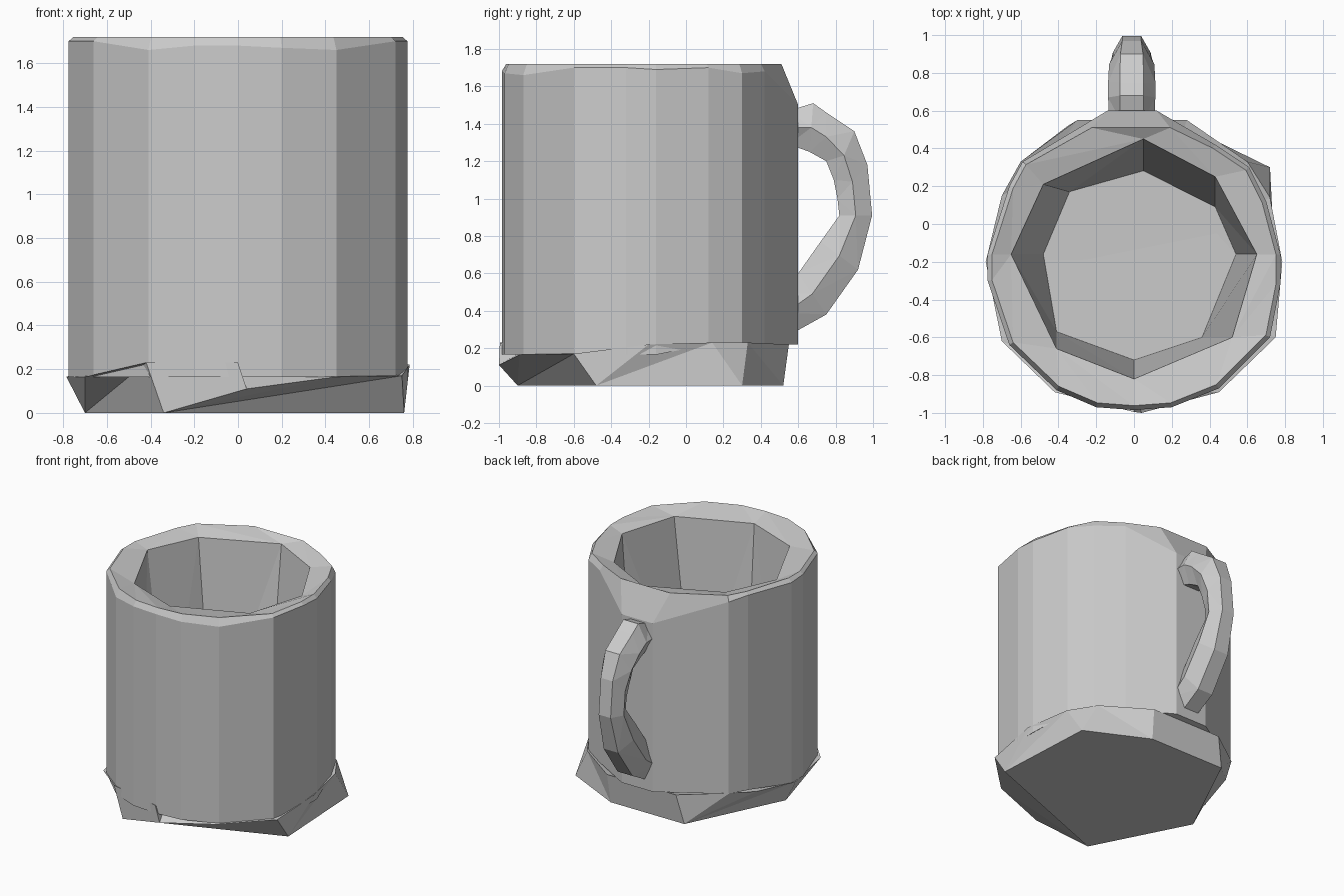
import bpy, bmesh, math
from mathutils import Vector

cube = bpy.data.objects.get("Cube")
if cube:
    bpy.data.objects.remove(cube)

CY = -0.2
grey = bpy.data.materials.new("grey clay")
grey.use_nodes = True
COLOR = (0.6, 0.6, 0.6, 1)
grey.diffuse_color = COLOR
grey.node_tree.nodes["Principled BSDF"].inputs["Base Color"].default_value = COLOR


def finish(bm, name):
    bmesh.ops.recalc_face_normals(bm, faces=bm.faces)
    mesh = bpy.data.meshes.new(name)
    bm.to_mesh(mesh)
    bm.free()
    mesh.materials.append(grey)
    obj = bpy.data.objects.new(name, mesh)
    bpy.context.collection.objects.link(obj)
    return obj


def angle(v):
    return math.atan2(v.co.y - CY, v.co.x) % math.tau


def ring(bm, points):
    return sorted((bm.verts.new(p) for p in points), key=angle)


def zip_rings(bm, a, b):
    """Join two rings with different point counts, walking round by angle."""
    i = j = 0
    turn = lambda r, k: angle(r[k % len(r)]) + math.tau * (k // len(r))
    while i < len(a) or j < len(b):
        pa, pb = a[i % len(a)], b[j % len(b)]
        if j >= len(b) or (i < len(a) and turn(a, i + 1) <= turn(b, j + 1)):
            i += 1
            bm.faces.new((pa, a[i % len(a)], pb))
        else:
            j += 1
            bm.faces.new((pa, b[j % len(b)], pb))


# Faceted outer wall: plan outline with the height of its top edge
outline = [(0.12, 0.6, 1.5), (0.43, 0.42, 1.68), (0.61, 0.3, 1.67), (0.7, 0.12, 1.7),
           (0.775, -0.16, 1.69), (0.775, -0.32, 1.7), (0.72, -0.6, 1.7),
           (0.45, -0.87, 1.66), (0.2, -0.97, 1.67), (0, -0.985, 1.68),
           (-0.2, -0.97, 1.68), (-0.41, -0.88, 1.66), (-0.66, -0.64, 1.7),
           (-0.775, -0.3, 1.7), (-0.775, -0.16, 1.69), (-0.66, 0.2, 1.7),
           (-0.59, 0.33, 1.68), (-0.14, 0.6, 1.5)]
# Inner wall: lip and floor outlines
lip = [(0.05, 0.45), (0.43, 0.25), (0.65, -0.16), (0.52, -0.6),
       (0, -0.82), (-0.41, -0.66), (-0.65, -0.16), (-0.48, 0.21)]
floor = [(0.05, 0.28), (0.43, 0.09), (0.54, -0.16), (0.36, -0.6),
         (0, -0.72), (-0.41, -0.57), (-0.48, -0.16), (-0.34, 0.17)]

bm = bmesh.new()
bottom = ring(bm, [(x, y, 0.22 if y > 0.1 else 0.165) for x, y, z in outline])
top = ring(bm, outline)
rim = ring(bm, [(x * (1.6 if y > 0.5 else 0.97), min(0.51, CY + (y - CY) * 0.97), 1.72)
                for x, y, z in outline])
lip_ring = ring(bm, [(x, y, 1.68) for x, y in lip])
floor_ring = ring(bm, [(x, y, 0.2) for x, y in floor])
n = len(top)
for k in range(n):
    m = (k + 1) % n
    bm.faces.new((bottom[k], bottom[m], top[m], top[k]))
    bm.faces.new((top[k], top[m], rim[m], rim[k]))
zip_rings(bm, rim, lip_ring)
zip_rings(bm, lip_ring, floor_ring)
bm.faces.new(floor_ring)
bm.faces.new(bottom)
finish(bm, "mug_body")

# Rough chipped base, wider than the wall at its upper edge
foot = [(0.76, -0.48), (0.72, 0.3), (0.27, 0.52), (-0.35, 0.52), (-0.7, -0.2), (-0.34, -0.9)]
shoulder = [(0.04, -1, 0.11), (0.45, -0.89, 0.165), (0.75, -0.6, 0.17), (0.785, -0.2, 0.22),
            (0.72, 0.14, 0.23), (0.6, 0.33, 0.23), (0.28, 0.55, 0.22), (-0.3, 0.55, 0.22),
            (-0.6, 0.33, 0.23), (-0.7, 0.15, 0.2), (-0.785, -0.2, 0.165),
            (-0.7, -0.62, 0.165), (-0.42, -0.89, 0.23), (0, -0.995, 0.23)]
bm = bmesh.new()
foot_ring = ring(bm, [(x, y, 0) for x, y in foot])
shoulder_ring = ring(bm, shoulder)
zip_rings(bm, foot_ring, shoulder_ring)
bm.faces.new(foot_ring)
inner = ring(bm, [(x * 0.85, CY + (y - CY) * 0.85, 0.18) for x, y, z in shoulder])
zip_rings(bm, shoulder_ring, inner)
bm.faces.new(inner)
finish(bm, "mug_base")

# Handle: hexagonal sections, each (inner y, inner z, outer y, outer z, half width)
sections = [(0.55, 1.29, 0.55, 1.47, 0.12), (0.66, 1.25, 0.68, 1.51, 0.125),
            (0.75, 1.2, 0.75, 1.46, 0.125), (0.79, 1.1, 0.9, 1.36, 0.12),
            (0.81, 1.0, 0.97, 1.18, 0.1), (0.82, 0.91, 0.995, 0.91, 0.1),
            (0.72, 0.77, 0.92, 0.62, 0.12), (0.6, 0.6, 0.75, 0.38, 0.125),
            (0.5, 0.5, 0.57, 0.28, 0.12)]
profile = [(0, -0.55), (0, 0.55), (0.5, 1), (1, 0.5), (1, -0.5), (0.5, -1)]
bm = bmesh.new()
loops = []
for iy, iz, oy, oz, w in sections:
    a, b = Vector((-0.012, iy, iz)), Vector((-0.012, oy, oz))
    loops.append([bm.verts.new(a.lerp(b, t) + Vector((s * w, 0, 0))) for t, s in profile])
for p, q in zip(loops, loops[1:]):
    for k in range(6):
        m = (k + 1) % 6
        bm.faces.new((p[k], p[m], q[m], q[k]))
bm.faces.new(loops[0])
bm.faces.new(loops[-1])
bmesh.ops.triangulate(bm, faces=bm.faces)
finish(bm, "mug_handle")
